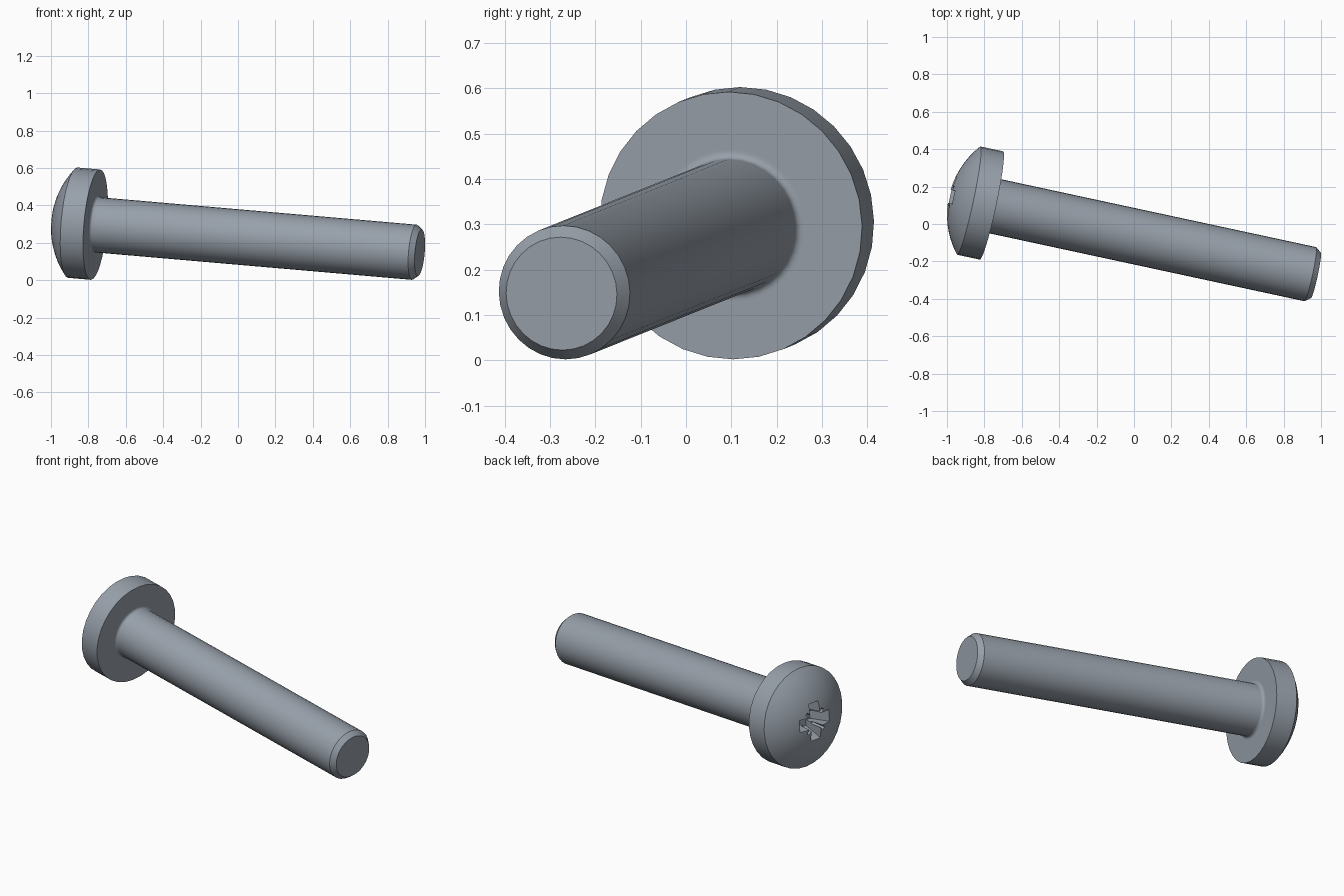
import bpy, bmesh, math
from mathutils import Matrix, Vector

cube = bpy.data.objects.get("Cube")
if cube:
    bpy.data.objects.remove(cube, do_unlink=True)

# Steel material
steel = bpy.data.materials.new("grey steel")
steel.use_nodes = True
colour = (0.31, 0.35, 0.40, 1)
steel.diffuse_color = colour
steel.node_tree.nodes["Principled BSDF"].inputs["Base Color"].default_value = colour

# Screw frame: local z runs from the head to the tip, origin under the head
axis = Vector((0.974, -0.2098, -0.0843)).normalized()
side = Vector((0, 0, 1)).cross(axis).normalized()
up = axis.cross(side)
frame = Matrix((side, up, axis)).transposed().to_4x4()
frame.translation = Vector((-0.762, 0.099, 0.297))

SHAFT_R, HEAD_R, LENGTH = 0.148, 0.296, 1.78
RIM, DOME, FILLET = 0.125, 0.107, 0.016
SIDES = 32


def make_object(name, bm):
    mesh = bpy.data.meshes.new(name)
    bmesh.ops.recalc_face_normals(bm, faces=bm.faces)
    bm.to_mesh(mesh)
    bm.free()
    mesh.materials.append(steel)
    obj = bpy.data.objects.new(name, mesh)
    obj.matrix_world = frame
    bpy.context.collection.objects.link(obj)
    return obj


def lathe(name, profile):
    bm = bmesh.new()
    verts = [bm.verts.new((r, 0, z)) for r, z in profile]
    edges = [bm.edges.new(pair) for pair in zip(verts, verts[1:])]
    bmesh.ops.spin(bm, geom=verts + edges, cent=(0, 0, 0), axis=(0, 0, 1),
                   angle=math.tau, steps=SIDES, use_merge=False)
    bmesh.ops.remove_doubles(bm, verts=bm.verts, dist=0.0005)
    return make_object(name, bm)


# Profile: chamfered tip, shaft, fillet, rim and spherical dome
profile = [(0, LENGTH), (0.125, LENGTH), (SHAFT_R, LENGTH - 0.03)]
for i in range(5):
    a = math.pi / 2 * i / 4
    profile.append((SHAFT_R + FILLET * (1 - math.cos(a)), FILLET * (1 - math.sin(a))))
profile += [(SHAFT_R + FILLET + 0.006, 0), (HEAD_R, 0)]
dome_r = (HEAD_R ** 2 + DOME ** 2) / (2 * DOME)
half_angle = math.asin(HEAD_R / dome_r)
for i in range(9):
    a = half_angle * (1 - i / 8)
    profile.append((dome_r * math.sin(a), dome_r - RIM - DOME - dome_r * math.cos(a)))
screw = lathe("screw_body", profile)


# Cross recess: tapered bars sunk into the dome, plus slim diagonal ticks
def recess_bar(name, angle, reach, width, floor, taper):
    bm = bmesh.new()
    bmesh.ops.create_cube(bm, size=2)
    for v in bm.verts:
        deep = v.co.z > 0
        k = taper if deep else 1
        v.co = Vector((v.co.x * reach * k, v.co.y * width / 2 * (0.8 if deep else 1),
                       floor if deep else -0.25))
    bmesh.ops.rotate(bm, verts=bm.verts, cent=(0, 0, 0),
                     matrix=Matrix.Rotation(angle, 3, "Z"))
    return make_object(name, bm)


bpy.context.view_layer.objects.active = screw
screw.select_set(True)
for i in range(4):
    angle = i * math.pi / 4
    if i % 2 == 0:
        cutter = recess_bar("recess_wing", angle, 0.125, 0.075, -0.11, 0.5)
    else:
        cutter = recess_bar("recess_tick", angle, 0.095, 0.018, -0.15, 0.6)
    cutter.hide_render = True
    cut = screw.modifiers.new("recess", "BOOLEAN")
    cut.operation, cut.solver, cut.object = "DIFFERENCE", "EXACT", cutter
    bpy.ops.object.modifier_apply(modifier=cut.name)
    bpy.data.objects.remove(cutter, do_unlink=True)

bpy.ops.object.shade_smooth_by_angle(angle=math.radians(30))
